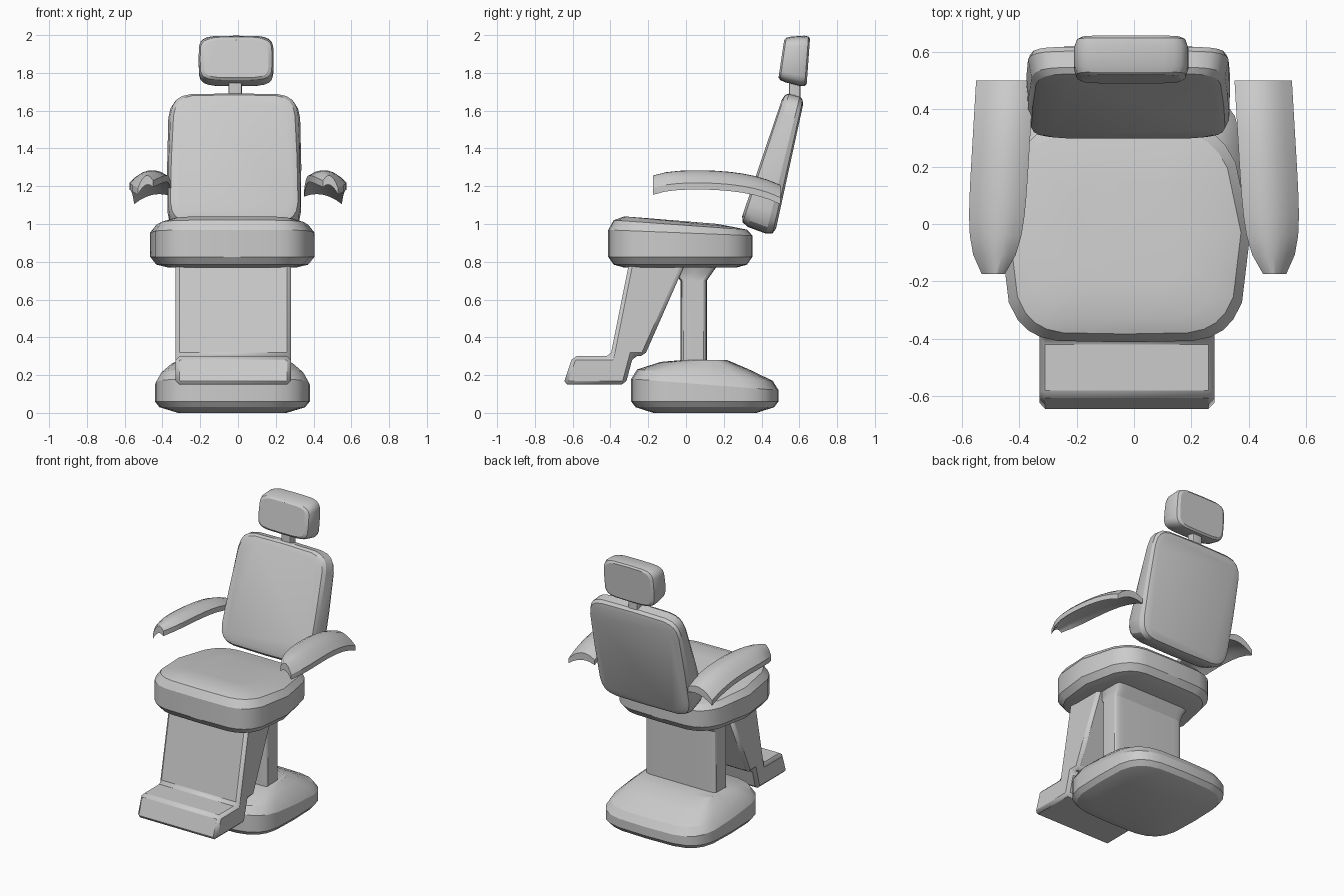
import bpy, bmesh
from math import sin, cos, pi, radians, copysign

cube = bpy.data.objects.get("Cube")
if cube:
    bpy.data.objects.remove(cube, do_unlink=True)

GREY = (0.6, 0.6, 0.6, 1)
grey = bpy.data.materials.new("light grey")
grey.use_nodes = True
grey.diffuse_color = GREY
for node in grey.node_tree.nodes:
    if node.type == 'BSDF_PRINCIPLED':
        node.inputs["Base Color"].default_value = GREY


def loft(name, rings):
    """Skin a row of equal-length rings and cap both ends."""
    bm = bmesh.new()
    rows = [[bm.verts.new(point) for point in ring] for ring in rings]
    for near, far in zip(rows, rows[1:]):
        for i in range(len(near)):
            bm.faces.new((near[i - 1], near[i], far[i], far[i - 1]))
    bm.faces.new(rows[0])
    bm.faces.new(rows[-1])
    bmesh.ops.recalc_face_normals(bm, faces=bm.faces)
    mesh = bpy.data.meshes.new(name)
    bm.to_mesh(mesh)
    bm.free()
    mesh.materials.append(grey)
    obj = bpy.data.objects.new(name, mesh)
    bpy.context.collection.objects.link(obj)
    bpy.ops.object.select_all(action='DESELECT')
    obj.select_set(True)
    bpy.context.view_layer.objects.active = obj
    bpy.ops.object.shade_smooth_by_angle(angle=radians(25))
    return obj


def signed_power(value, power):
    return copysign(abs(value) ** power, value)


def rounded_square(squareness):
    """Outline from -1 to 1 on both axes; higher squareness gives tighter corners."""
    angles = [2 * pi * i / 24 for i in range(24)]
    return [(signed_power(cos(a), 2 / squareness), signed_power(sin(a), 2 / squareness))
            for a in angles]


def pillow_layers(softness):
    """Depth from -1 to 1 and outline scale for a cushion with rolled edges."""
    angles = [radians(a) for a in (-70, -45, -15, 15, 45, 70)]
    return [(signed_power(sin(a), 0.5), cos(a) ** softness) for a in angles]


def stack(name, centre, size, squareness, layers):
    """Horizontal outline at rising levels: z, x scale, y scale, tilt."""
    rings = []
    for z, scale_x, scale_y, tilt in layers:
        rings.append([(centre[0] + size[0] * u * scale_x,
                       centre[1] + size[1] * v * scale_y,
                       z + tilt * v) for u, v in rounded_square(squareness)])
    loft(name, rings)


def leaning_cushion(name, centre_x, half_width, squareness, softness, narrowing,
                    low_front, low_back, top_front, top_back):
    """Upright cushion filling a four-cornered side profile of (y, z) corners."""
    def blend(a, b, t):
        return [p + (q - p) * t for p, q in zip(a, b)]

    rings = []
    for depth, scale in pillow_layers(softness):
        low = blend(low_front, low_back, (depth + 1) / 2)
        top = blend(top_front, top_back, (depth + 1) / 2)
        ring = []
        for u, v in rounded_square(squareness):
            v *= scale
            width = half_width * scale * (1 - narrowing * (1 - depth) * (1 + v))
            y, z = blend(low, top, (v + 1) / 2)
            ring.append((centre_x + u * width, y, z))
        rings.append(ring)
    loft(name, rings)


# Floor base: rounded square rising to a wide ridge under the column
stack("base", (-0.03, 0.1), (0.41, 0.39), 4,
      [(0, 0.7, 0.7, 0), (0.03, 0.94, 0.94, 0), (0.06, 1, 1, 0),
       (0.15, 1, 1, -0.03), (0.2, 0.93, 0.92, -0.03),
       (0.25, 0.8, 0.6, -0.02), (0.28, 0.7, 0.3, 0)])

# Column with a flared collar below the seat
stack("column", (-0.03, 0.04), (0.27, 0.07), 10,
      [(0.2, 1, 1, 0), (0.7, 1, 1, 0), (0.74, 1, 1.4, 0), (0.8, 1.1, 2, 0)])

# Leg rest and footplate: one side profile across the width
leg_profile = [(-0.3, 0.8), (0, 0.8), (-0.22, 0.3), (-0.28, 0.3),
               (-0.32, 0.15), (-0.65, 0.15), (-0.6, 0.3), (-0.4, 0.3)]
leg_rest = loft("leg_rest", [[(x, y, z) for y, z in leg_profile] for x in (-0.33, 0.28)])
bevel = leg_rest.modifiers.new("Bevel", 'BEVEL')
bevel.width = 0.02
bevel.segments = 1

# Seat cushion: widest near the middle, top falling gently to the back
seat_rings = []
for depth, scale in pillow_layers(0.25):
    ring = []
    for u, v in rounded_square(6):
        bulge = 1 - 0.2 * (v + 0.1) ** 2
        fall = 0.03 * v * max(depth, 0)
        ring.append((-0.03 + 0.44 * u * scale * bulge,
                     -0.03 + 0.385 * v * scale,
                     0.89 + 0.125 * depth - fall))
    seat_rings.append(ring)
# Shallow crown on the seat
seat_rings.append([(x * 0.6, y * 0.6, z * 0.5 + 0.51) for x, y, z in seat_rings[-1]])
loft("seat", seat_rings)

# Backrest: leaning, thicker at the bottom, narrower at the front of the top
leaning_cushion("backrest", -0.02, 0.36, 7, 0.12, 0.02,
                low_front=(0.28, 1), low_back=(0.47, 0.93),
                top_front=(0.52, 1.7), top_back=(0.63, 1.67))

# Headrest cushion on its neck post
leaning_cushion("headrest", -0.01, 0.2, 5, 0.14, 0,
                low_front=(0.485, 1.76), low_back=(0.64, 1.72),
                top_front=(0.52, 1.99), top_back=(0.66, 2))
stack("neck", (-0.015, 0.575), (0.035, 0.03), 10, [(1.64, 1, 1, 0), (1.8, 1, 1, 0)])


# Armrests: curved shells drooping outwards and down to the back
def arm_section(side, t):
    front = (1 - t) ** 8
    y = -0.175 + 0.675 * t
    centre = 0.49 - 0.04 * t
    half_width = 0.1 - 0.06 * front
    height = 1.24 - 0.03 * front - 0.08 * t ** 4

    def edge(across, arch, drop):
        return [(side * (centre + half_width * s), y,
                 height - drop - 0.02 * s + arch * (1 - s * s)) for s in across]

    across = [i / 3 for i in range(-3, 4)]
    return edge(across, 0.045, 0) + edge(reversed(across), 0.03, 0.035)


for name, side in (("left_armrest", 1), ("right_armrest", -1)):
    loft(name, [arm_section(side, i / 10) for i in range(11)])
